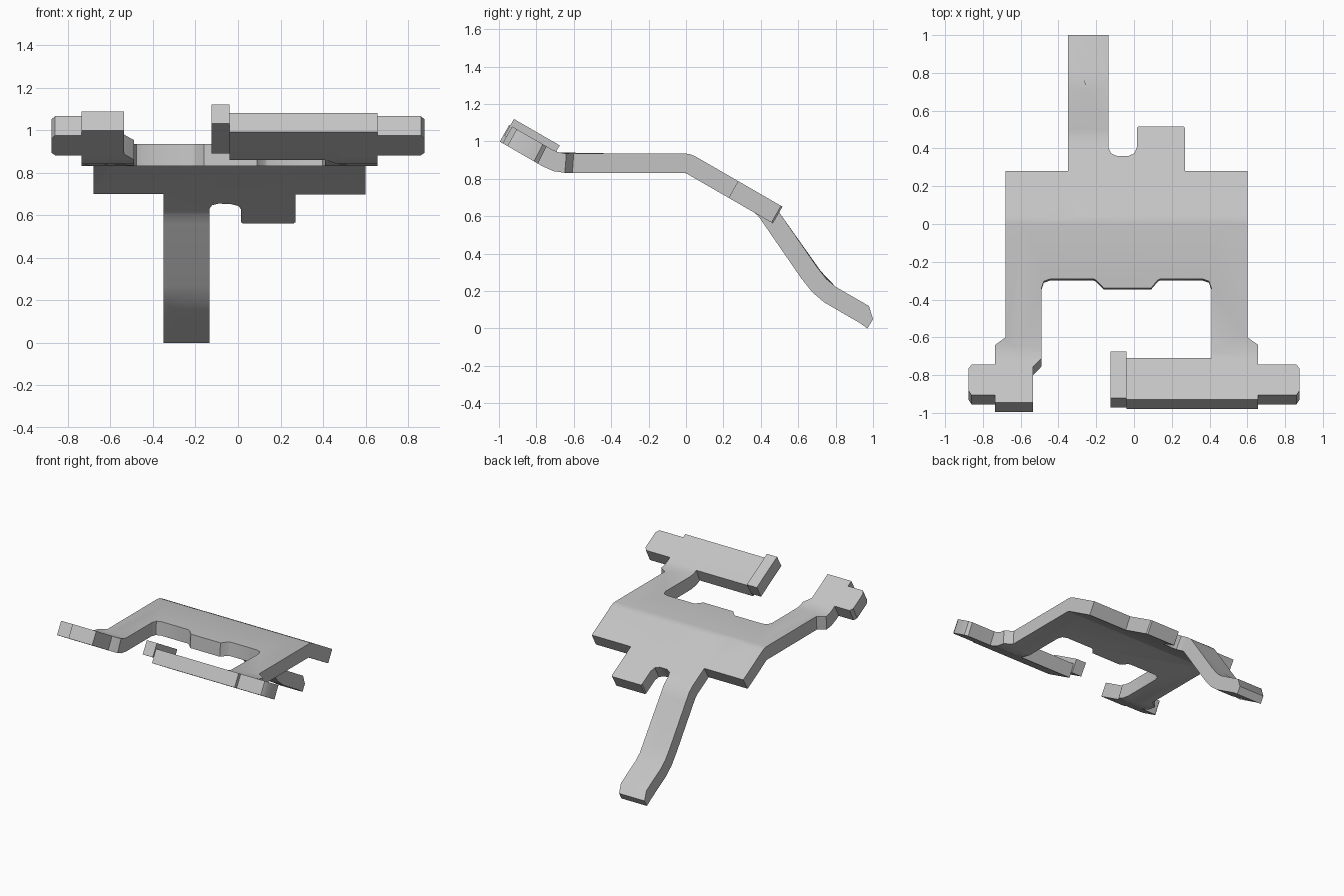
import bpy, bmesh
from mathutils import Vector

if "Cube" in bpy.data.objects:
    bpy.data.objects.remove(bpy.data.objects["Cube"])

T = 0.103   # sheet thickness

grey = bpy.data.materials.new("plain grey")
grey.diffuse_color = (0.55, 0.55, 0.55, 1)
grey.use_nodes = True
grey.node_tree.nodes["Principled BSDF"].inputs["Base Color"].default_value = grey.diffuse_color


def with_underside(top):
    """Pair each (y, z) of the upper bend line with its mitred underside point."""
    pts = [Vector(p) for p in top]
    dirs = [(b - a).normalized() for a, b in zip(pts, pts[1:])]
    rows = []
    for i, p in enumerate(pts):
        a, b = dirs[max(i - 1, 0)], dirs[min(i, len(dirs) - 1)]
        n = Vector((-(a + b).y, (a + b).x)).normalized()
        rows.append((p, p - n * T / n.dot(Vector((-a.y, a.x)))))
    return rows


# Bend lines: shared front part, then the straight flap or the bent tongue
front = [(-1.0, 1.1204), (-0.72, 0.9587), (-0.68, 0.941), (-0.64, 0.935),
         (0.0, 0.935), (0.024, 0.931), (0.05, 0.92), (0.42, 0.7065)]
flap = with_underside(front + [(0.6, 0.6026)])
tongue = with_underside(front + [(0.46, 0.675), (0.50, 0.618), (0.70, 0.328),
                                 (0.75, 0.265), (0.80, 0.223), (0.978, 0.12)])
tongue.append((Vector((1.0, 0.05)), Vector((0.97, 0.0))))   # blunt tip


def bend(x, y, side):
    rows = tongue if x < -0.06 else flap
    for a, b in zip(rows, rows[1:]):
        if y <= b[0].x + 1e-6:
            break
    f = (y - a[0].x) / (b[0].x - a[0].x)
    return Vector((x, *a[side].lerp(b[side], f)))


def finish(name, bm, smooth):
    bmesh.ops.recalc_face_normals(bm, faces=bm.faces)
    me = bpy.data.meshes.new(name)
    bm.to_mesh(me)
    bm.free()
    me.materials.append(grey)
    ob = bpy.data.objects.new(name, me)
    bpy.context.collection.objects.link(ob)
    if smooth:
        bpy.ops.object.select_all(action='DESELECT')
        ob.select_set(True)
        bpy.context.view_layer.objects.active = ob
        bpy.ops.object.shade_smooth_by_angle(angle=0.6)


# Plan outline of the bent plate, clockwise from the tongue tip
outline = [
    (-0.135, 1.0), (-0.135, 0.405), (-0.122, 0.374), (-0.09, 0.36),
    (-0.03, 0.36), (0.002, 0.374), (0.015, 0.405),                # slot
    (0.015, 0.508), (0.022, 0.516), (0.263, 0.516), (0.27, 0.508),  # flap
    (0.27, 0.28), (0.60, 0.28), (0.60, -0.60), (0.657, -0.64),
    (0.657, -0.745), (0.86, -0.745), (0.877, -0.765),              # right pin
    (0.877, -0.88), (0.86, -0.905), (0.657, -0.905),
    (0.657, -0.93), (-0.04, -0.93), (-0.04, -0.71), (0.41, -0.71),  # cross bar
    (0.41, -0.34), (0.397, -0.303), (0.36, -0.29),
    (0.14, -0.29), (0.125, -0.298), (0.09, -0.34),                 # centre lip
    (-0.16, -0.34), (-0.20, -0.298), (-0.215, -0.29),
    (-0.44, -0.29), (-0.477, -0.303), (-0.49, -0.34),
    (-0.49, -0.71), (-0.535, -0.755), (-0.535, -0.945),            # left foot
    (-0.735, -0.945), (-0.735, -0.905), (-0.86, -0.905),
    (-0.877, -0.88), (-0.877, -0.765), (-0.86, -0.745),            # left pin
    (-0.735, -0.745), (-0.735, -0.64), (-0.68, -0.60),
    (-0.68, 0.28), (-0.35, 0.28), (-0.35, 1.0)]

# Bent plate: flat outline cut on the bend lines, thickened, then bent
bm = bmesh.new()
bm.faces.new([bm.verts.new((x, y, 0)) for x, y in outline])
bmesh.ops.triangulate(bm, faces=bm.faces[:])
for row in tongue[1:-1]:
    bmesh.ops.bisect_plane(bm, geom=bm.verts[:] + bm.edges[:] + bm.faces[:],
                           plane_co=(0, row[0].x, 0), plane_no=(0, 1, 0), dist=1e-5)
ext = bmesh.ops.extrude_face_region(bm, geom=bm.faces[:], use_keep_orig=True)
lower = {g for g in ext["geom"] if isinstance(g, bmesh.types.BMVert)}
for v in bm.verts:
    v.co = bend(v.co.x, v.co.y, 1 if v in lower else 0)
bmesh.ops.dissolve_limit(bm, angle_limit=0.01, verts=bm.verts[:], edges=bm.edges[:])
finish("bent_plate", bm, True)

# Raised tab on the free end of the cross bar
bm = bmesh.new()
a, b = with_underside([(-0.92, 1.12), (-0.675, 0.9787)])
face = bm.faces.new([bm.verts.new((-0.125, *p)) for p in (a[0], b[0], b[1], a[1])])
ext = bmesh.ops.extrude_face_region(bm, geom=[face], use_keep_orig=True)
for g in ext["geom"]:
    if isinstance(g, bmesh.types.BMVert):
        g.co.x = -0.04
finish("end_tab", bm, False)
